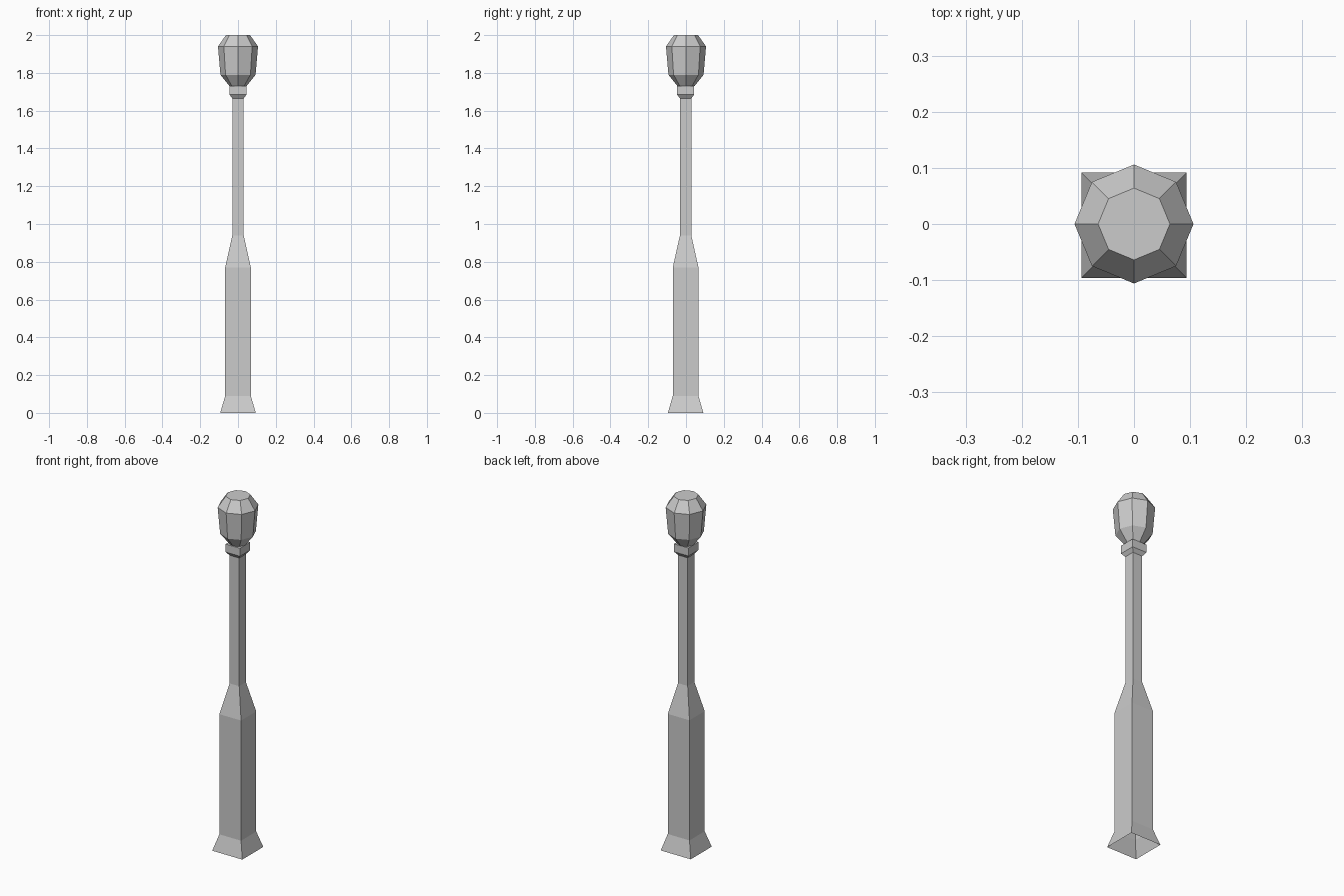
import bpy, bmesh
from math import cos, sin, pi

if "Cube" in bpy.data.objects:
    bpy.data.objects.remove(bpy.data.objects["Cube"])


def lathe(name, profile, sides, phase, y_off=0.0, cap_top=True):
    """Skin rings of (radius, z) with a given number of flat sides."""
    bm = bmesh.new()
    rings = []
    for r, z in profile:
        rings.append([bm.verts.new((r * cos(phase + 2 * pi * i / sides),
                                    y_off + r * sin(phase + 2 * pi * i / sides), z))
                      for i in range(sides)])
    for a, b in zip(rings, rings[1:]):
        for i in range(sides):
            j = (i + 1) % sides
            bm.faces.new((a[i], a[j], b[j], b[i]))
    if cap_top:
        bm.faces.new(rings[-1])
    mesh = bpy.data.meshes.new(name)
    bm.to_mesh(mesh)
    bm.free()
    obj = bpy.data.objects.new(name, mesh)
    bpy.context.collection.objects.link(obj)
    return obj


def square(profile):
    """Convert half-widths to corner radii."""
    return [(h * 2 ** 0.5, z) for h, z in profile]


# Square post, open underneath, with flared foot, thick body, slim shaft and collar
lathe("lamp_post", square([(0.094, 0), (0.068, 0.09), (0.068, 0.77), (0.03, 0.94),
                           (0.03, 1.665), (0.045, 1.685), (0.045, 1.73)]),
      4, pi / 4, y_off=-0.002)

# Eight-sided lamp globe with a flat top
lathe("lamp_globe", [(0.045, 1.73), (0.093, 1.79), (0.106, 1.94), (0.064, 2.0)], 8, 0)
